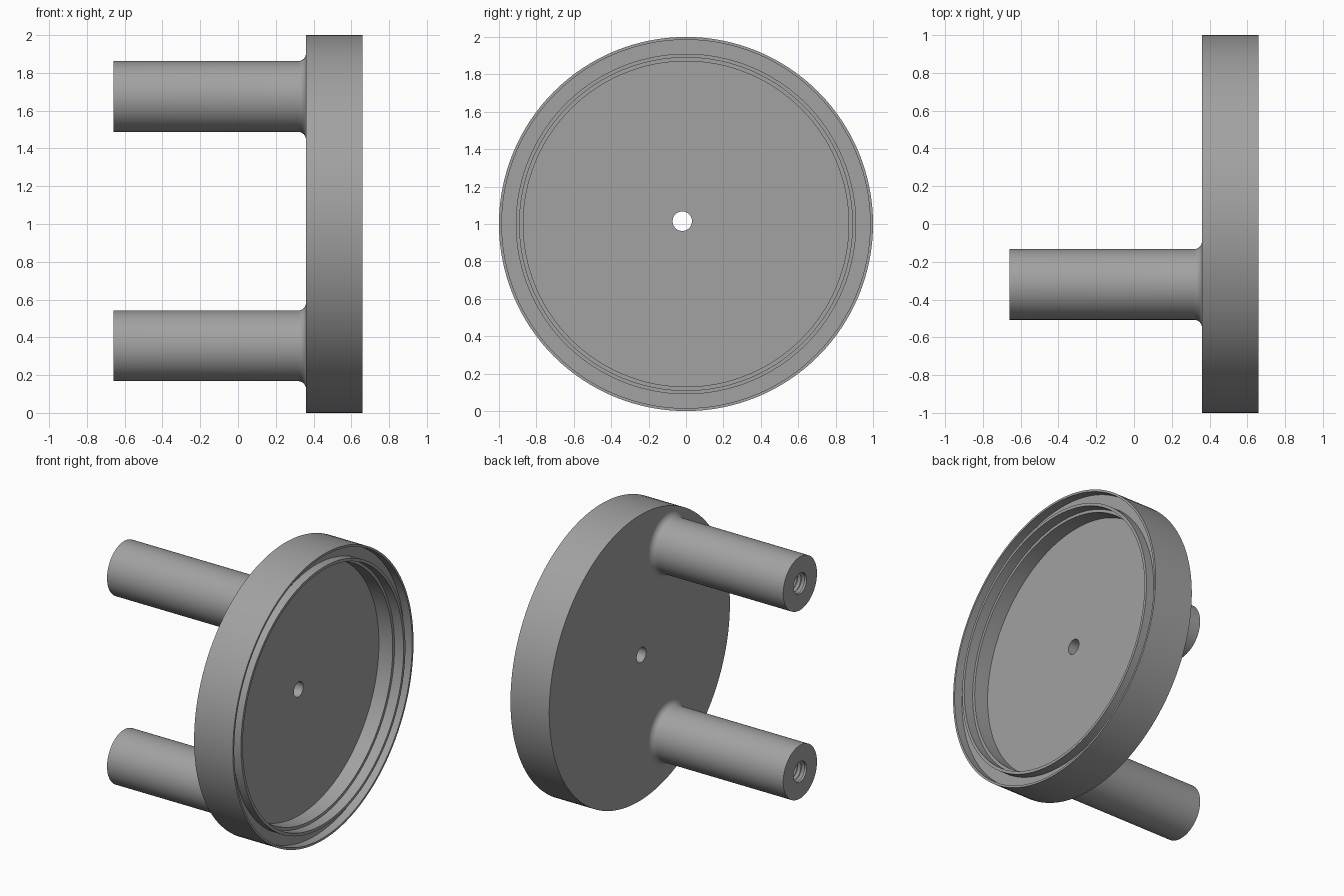
import bpy, bmesh, math
from mathutils import Matrix, Vector

if "Cube" in bpy.data.objects:
    bpy.data.objects.remove(bpy.data.objects["Cube"])

grey = bpy.data.materials.new("plain grey")
grey.diffuse_color = (0.36, 0.36, 0.36, 1)
grey.use_nodes = True
grey.node_tree.nodes["Principled BSDF"].inputs["Base Color"].default_value = grey.diffuse_color


def lathe(name, profile, y, z, steps):
    """Revolve (x, radius) points around an axis parallel to x."""
    bm = bmesh.new()
    verts = [bm.verts.new((x, 0, r)) for x, r in profile]
    edges = [bm.edges.new(pair) for pair in zip(verts, verts[1:])]
    bmesh.ops.spin(bm, geom=verts + edges, cent=(0, 0, 0), axis=(1, 0, 0),
                   angle=math.tau, steps=steps, use_duplicate=False)
    bmesh.ops.remove_doubles(bm, verts=bm.verts[:], dist=1e-5)
    bmesh.ops.recalc_face_normals(bm, faces=bm.faces[:])
    bmesh.ops.translate(bm, verts=bm.verts[:], vec=(0, y, z))
    mesh = bpy.data.meshes.new(name)
    bm.to_mesh(mesh)
    bm.free()
    obj = bpy.data.objects.new(name, mesh)
    bpy.context.collection.objects.link(obj)
    mesh.materials.append(grey)
    return obj


def smooth(obj):
    bpy.ops.object.select_all(action='DESELECT')
    obj.select_set(True)
    bpy.context.view_layer.objects.active = obj
    bpy.ops.object.shade_smooth_by_angle(angle=math.radians(25))


# Round cap: flat back, outer lip, groove, thin ridge, small ledge, deep floor
BACK, FRONT, FLOOR = 0.36, 0.66, 0.483
cap = lathe("round_cap", [
    (BACK, 0), (BACK, 1), (FRONT, 1), (FRONT, 0.985),
    (FRONT - 0.06, 0.985), (FRONT - 0.06, 0.91),
    (FRONT, 0.91), (FRONT, 0.89),
    (FRONT - 0.07, 0.89), (FRONT - 0.07, 0.87),
    (FLOOR, 0.87), (FLOOR, 0)], 0, 1, 128)

# Small through hole, slightly off centre
cutter = lathe("hole_cutter", [(0.2, 0), (0.2, 0.052), (0.6, 0.052), (0.6, 0)],
               -0.02, 1.015, 48)
cutter.hide_render = True
cut = cap.modifiers.new("through hole", 'BOOLEAN')
cut.operation = 'DIFFERENCE'
cut.solver = 'EXACT'
cut.object = cutter
bpy.ops.object.select_all(action='DESELECT')
cap.select_set(True)
bpy.context.view_layer.objects.active = cap
bpy.ops.object.modifier_apply(modifier=cut.name)
bpy.data.objects.remove(cutter)
smooth(cap)

# Posts: blind threaded bore, straight shaft, flared fillet at the cap
TIP, RADIUS, FILLET = -0.66, 0.187, 0.042
BORE, ROOT, PITCH, TURNS = 0.058, 0.072, 0.03, 12
bore_end = TIP + PITCH * TURNS
post = [(bore_end + 0.03, 0), (bore_end, BORE)]
for i in reversed(range(TURNS)):
    post += [(TIP + PITCH * (i + 0.5), ROOT), (TIP + PITCH * i, BORE)]
post[-1] = (TIP, ROOT)
post.append((TIP, RADIUS))
for i in range(9):
    a = math.pi / 2 * i / 8
    post.append((BACK - FILLET + FILLET * math.sin(a),
                 RADIUS + FILLET * (1 - math.cos(a))))

for label, z in (("lower_post", 0.355), ("upper_post", 1.675)):
    smooth(lathe(label, post, -0.32, z, 64))
